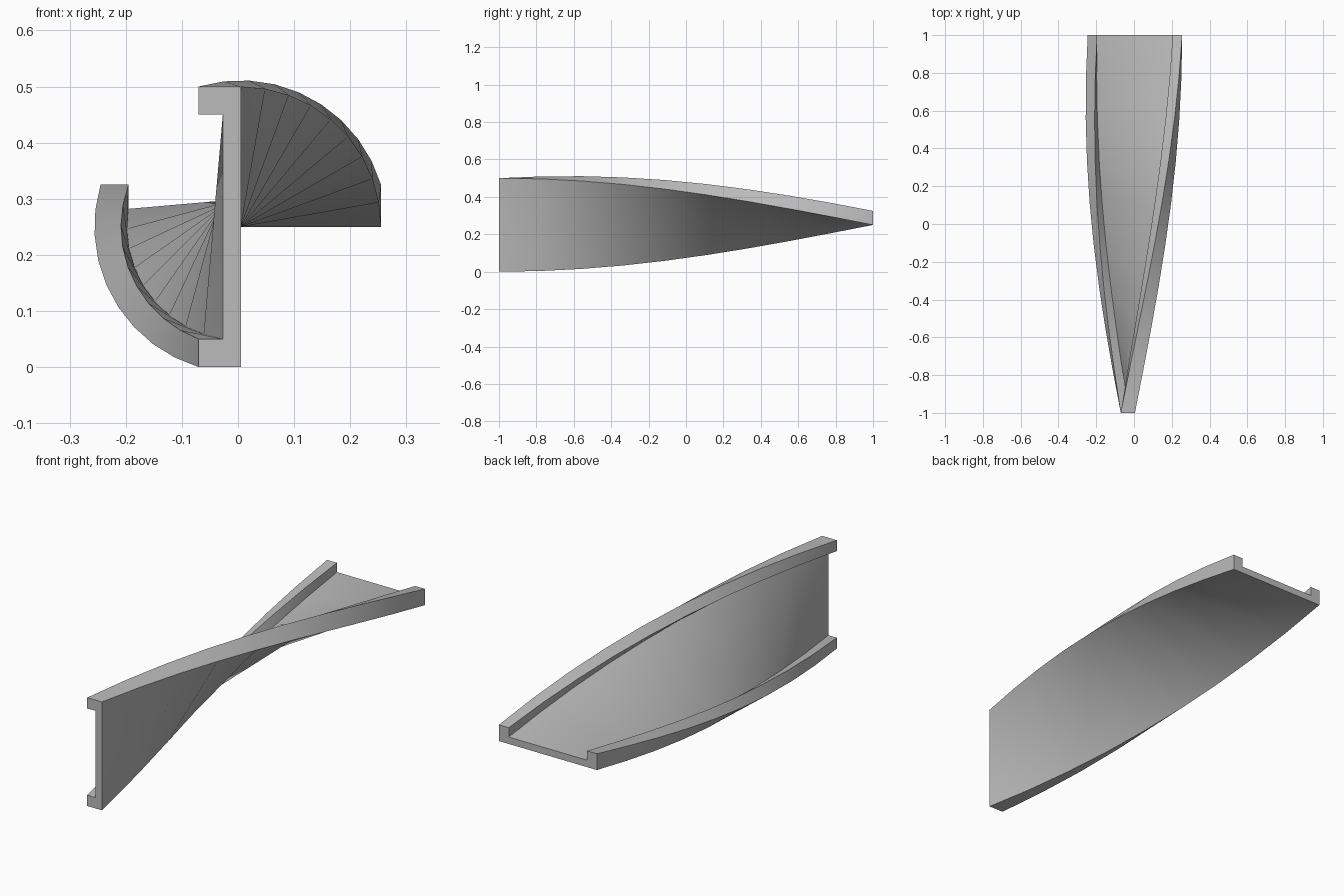
import bpy, bmesh, math

cube = bpy.data.objects.get("Cube")
if cube:
    bpy.data.objects.remove(cube, do_unlink=True)

HALF = 0.25       # half the channel height
DEPTH = 0.075     # flange depth
LIP = 0.05        # flange thickness
WEB = 0.032       # web thickness
PIVOT_X, PIVOT_Z = 0.005, 0.25
STEPS = 9         # rings along a quarter turn

# C-shaped cross-section around the twist axis
half = [(0, HALF), (-DEPTH, HALF), (-DEPTH, HALF - LIP), (-WEB, HALF - LIP)]
profile = half + [(x, -z) for x, z in reversed(half)]
n = len(profile)

# Sweep the section along y while turning it clockwise
bm = bmesh.new()
rings = []
for k in range(STEPS + 1):
    t = k / STEPS
    c, s = math.cos(t * math.pi / 2), math.sin(t * math.pi / 2)
    rings.append([bm.verts.new((PIVOT_X + x * c + z * s, -1 + 2 * t, PIVOT_Z - x * s + z * c))
                  for x, z in profile])

for r0, r1 in zip(rings, rings[1:]):
    for i in range(n):
        j = (i + 1) % n
        a, b, c, d = r0[i], r0[j], r1[j], r1[i]
        if i == n - 1:      # outer web: crease from upper edge to next lower edge
            bm.faces.new((a, b, d))
            bm.faces.new((b, c, d))
        else:               # inner web and flanges
            bm.faces.new((a, b, c))
            bm.faces.new((a, c, d))

# End caps
bm.faces.new(rings[0])
bm.faces.new(rings[-1])
bmesh.ops.recalc_face_normals(bm, faces=bm.faces[:])

mesh = bpy.data.meshes.new("twisted_channel")
bm.to_mesh(mesh)
bm.free()
channel = bpy.data.objects.new("twisted_channel", mesh)
bpy.context.collection.objects.link(channel)

# Plain grey finish
grey = bpy.data.materials.new("plain grey")
grey.use_nodes = True
color = (0.5, 0.5, 0.5, 1)
grey.diffuse_color = color
grey.node_tree.nodes["Principled BSDF"].inputs["Base Color"].default_value = color
mesh.materials.append(grey)

# Smooth along the twist, sharp at the section corners
bpy.ops.object.select_all(action="DESELECT")
channel.select_set(True)
bpy.context.view_layer.objects.active = channel
bpy.ops.object.shade_smooth_by_angle(angle=math.radians(30))
